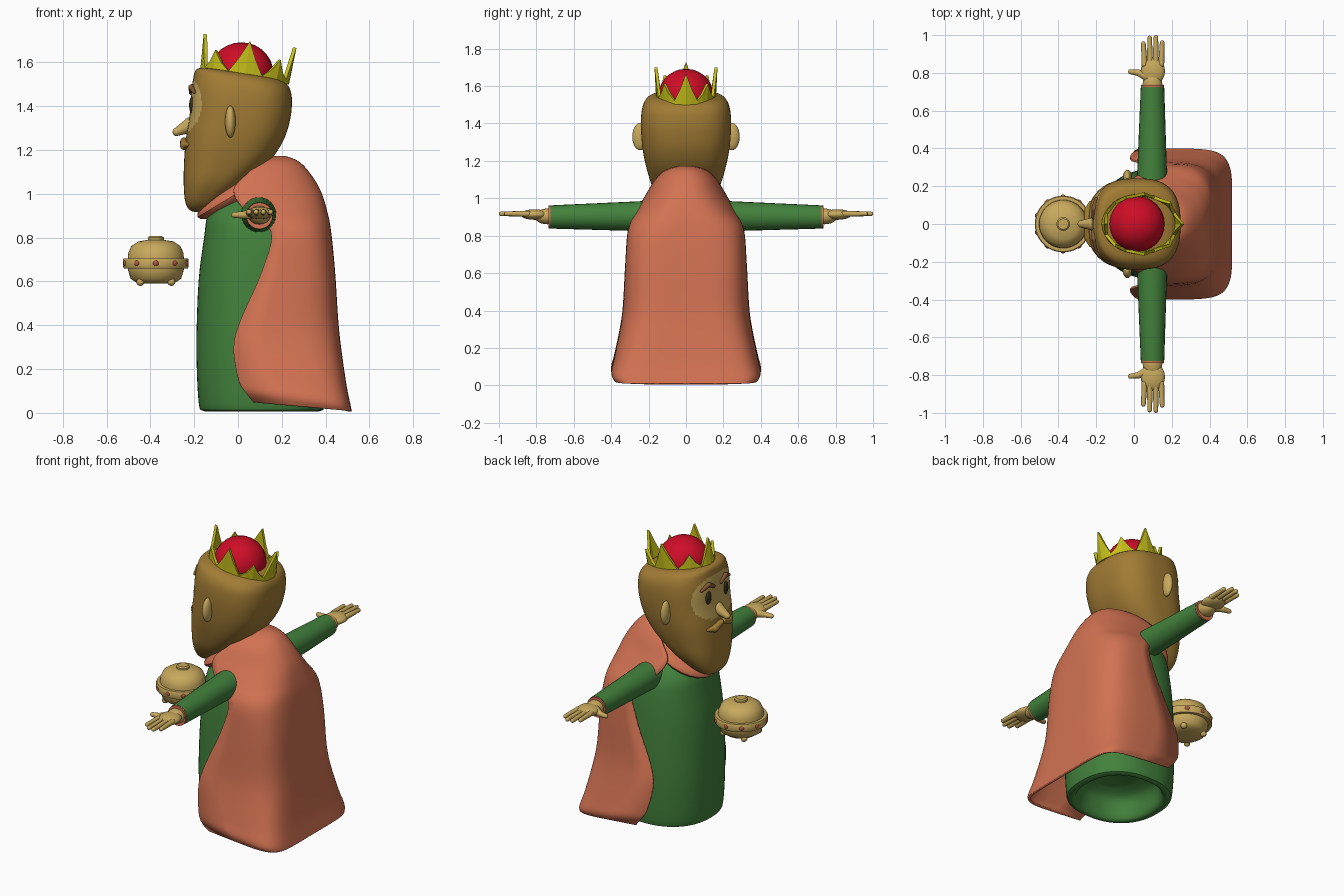
import bpy, bmesh, math
from mathutils import Vector, Matrix

if "Cube" in bpy.data.objects:
    bpy.data.objects.remove(bpy.data.objects["Cube"])


def material(name, r, g, b):
    m = bpy.data.materials.new(name)
    m.use_nodes = True
    m.diffuse_color = (r, g, b, 1)
    m.node_tree.nodes["Principled BSDF"].inputs["Base Color"].default_value = (r, g, b, 1)
    return m


HAIR = material("hair brown", .36, .2, .035)
SKIN = material("skin tan", .58, .4, .11)
CLOAK = material("cloak salmon", .65, .17, .085)
ROBE = material("robe green", .055, .22, .045)
RED = material("cap red", .62, .004, .02)
GOLD = material("crown yellow", .56, .52, .01)
DARK = material("eye dark", .035, .03, .012)
BROW = material("brow brown", .22, .09, .03)
STUD = material("stud red", .42, .09, .05)


def finish(name, bm, *mats, smooth=40):
    bmesh.ops.recalc_face_normals(bm, faces=bm.faces)
    mesh = bpy.data.meshes.new(name)
    bm.to_mesh(mesh)
    bm.free()
    for m in mats:
        mesh.materials.append(m)
    ob = bpy.data.objects.new(name, mesh)
    bpy.context.collection.objects.link(ob)
    if smooth:
        bpy.ops.object.select_all(action='DESELECT')
        ob.select_set(True)
        bpy.context.view_layer.objects.active = ob
        bpy.ops.object.shade_smooth_by_angle(angle=math.radians(smooth))
    return ob


def refine(rows, k):
    # Smooth curve through the key rows
    out = []
    for i in range(len(rows) - 1):
        p = [rows[max(0, min(len(rows) - 1, i + d))] for d in (-1, 0, 1, 2)]
        for j in range(k):
            t = j / k
            out.append([b + t * ((c - a) + t * (2 * a - 5 * b + 4 * c - d + t * (3 * (b - c) + d - a))) / 2
                        for a, b, c, d in zip(*p)])
    return out + [list(rows[-1])]


def spow(v, p):
    return math.copysign(abs(v) ** (2 / p), v)


def bridge(bm, rings, closed=True):
    n = len(rings[0])
    for a, b in zip(rings, rings[1:]):
        for i in range(n if closed else n - 1):
            j = (i + 1) % n
            bm.faces.new((a[i], a[j], b[j], b[i]))


def loft(rows, p, n, k):
    # Rows hold height, front x, back x, half width, tilt
    bm = bmesh.new()
    rings = []
    for z, xf, xb, hw, tilt in refine(rows, k):
        ring = []
        for i in range(n):
            a = math.tau * i / n
            x = (xf + xb) / 2 + (xb - xf) / 2 * spow(math.cos(a), p)
            ring.append(bm.verts.new((x, hw * spow(math.sin(a), p), z - tilt * (x - .03))))
        rings.append(ring)
    bridge(bm, rings)
    bm.faces.new(rings[0])
    bm.faces.new(rings[-1])
    return bm


def add_ball(bm, loc, size, rot=None):
    m = Matrix.Translation(loc) @ (rot or Matrix()) @ Matrix.Diagonal((*size, 1))
    bmesh.ops.create_uvsphere(bm, u_segments=24, v_segments=14, radius=1, matrix=m)


def ball(name, loc, size, mat):
    bm = bmesh.new()
    add_ball(bm, loc, size)
    return finish(name, bm, mat)


def add_limb(bm, p, q, r1, r2, caps=True):
    p, q = Vector(p), Vector(q)
    rot = (q - p).to_track_quat('Z', 'Y').to_matrix().to_4x4()
    bmesh.ops.create_cone(bm, cap_ends=True, segments=24, radius1=r1, radius2=r2, depth=(q - p).length,
                          matrix=Matrix.Translation((p + q) / 2) @ rot)
    if caps:
        add_ball(bm, p, (r1,) * 3, rot)
        add_ball(bm, q, (r2,) * 3, rot)


def limb(name, p, q, r1, r2, mat, caps=True):
    bm = bmesh.new()
    add_limb(bm, p, q, r1, r2, caps)
    return finish(name, bm, mat)


# Robe, hollow underneath
finish("robe", loft([(.16, 0, .22, .14, 0), (.12, -.09, .31, .2, 0), (.02, -.12, .34, .235, 0),
                     (.01, -.16, .38, .265, 0), (.05, -.18, .395, .28, 0), (.3, -.19, .4, .29, 0),
                     (.6, -.18, .37, .28, 0), (.8, -.155, .34, .265, 0), (.9, -.14, .31, .235, 0),
                     (.98, -.1, .27, .16, 0), (1.02, 0, .2, .06, 0)], 2.3, 64, 4), ROBE)

# Cloak: rows hold height, front edge, back, half width, squareness, hem lift
cloak_rows = [(.008, .07, .52, .385, 7, .04), (.04, .03, .513, .4, 7, .06), (.13, .0, .495, .385, 6, .03),
              (.29, -.02, .472, .355, 5, .01), (.42, .01, .458, .338, 4.5, 0), (.65, .11, .443, .325, 4, 0),
              (.83, .15, .425, .31, 3.2, 0), (.93, .03, .405, .265, 2.8, 0), (1.02, -.02, .375, .215, 2.5, 0),
              (1.1, .05, .325, .165, 2.3, 0), (1.15, .11, .275, .11, 2.2, 0), (1.172, .15, .22, .04, 2, 0)]
bm = bmesh.new()
rings = []
for z, xf, xb, hw, p, lift in refine(cloak_rows, 5):
    ring = []
    for i in range(65):
        a = math.pi * (i / 64 - .5)
        c = spow(max(0, math.cos(a)), p)
        ring.append(bm.verts.new((xf + (xb - xf) * c, hw * spow(math.sin(a), p), z + lift * (1 - c))))
    rings.append(ring)
bridge(bm, rings, closed=False)
bm.faces.new(rings[-1])
cloak = finish("cloak", bm, CLOAK, smooth=60)
sol = cloak.modifiers.new("thickness", 'SOLIDIFY')
sol.thickness, sol.offset = .012, -1

# Collar: tilted soft ring under the beard
bm = bmesh.new()
add_ball(bm, (0, 0, 1.005), (.215, .2, .055), Matrix.Rotation(math.radians(-31), 4, 'Y'))
finish("collar", bm, CLOAK)

# Head with beard; the face patch is coloured by region
bm = loft([(.918, -.2, -.16, .035, 0), (.93, -.225, -.12, .08, 0), (.97, -.242, -.07, .125, 0),
           (1.05, -.248, .035, .175, 0), (1.15, -.246, .145, .208, 0), (1.25, -.238, .21, .23, 0),
           (1.35, -.222, .24, .24, 0), (1.44, -.215, .246, .24, .04), (1.5, -.205, .237, .228, .1),
           (1.535, -.19, .215, .2, .15), (1.55, -.14, .17, .15, .15), (1.553, -.03, .06, .04, .15)], 2.7, 144, 8)
for f in bm.faces:
    c = f.calc_center_median()
    inside = (abs(c.y) / .185) ** 2.6 + (abs(c.z - 1.4) / .125) ** 2.6 < 1
    f.material_index = int(c.x < -.08 and inside)
finish("head", bm, HAIR, SKIN)

# Face details
limb("nose", (-.215, 0, 1.315), (-.28, 0, 1.283), .036, .019, SKIN)
for s, side in ((1, "right"), (-1, "left")):
    y = -s if side == "right" else 1
    y = -1 if side == "left" else 1
    ball("eye_" + side, (-.208, y * .082, 1.405), (.015, .025, .042), DARK)
    ball("ear_" + side, (-.035, y * .245, 1.33), (.024, .042, .073), SKIN)
    bm = bmesh.new()
    arc = [(-.213, y * .035, 1.462), (-.212, y * .08, 1.487), (-.2, y * .135, 1.465)]
    add_limb(bm, arc[0], arc[1], .011, .014)
    add_limb(bm, arc[1], arc[2], .014, .008)
    finish("brow_" + side, bm, BROW)
    bm = bmesh.new()
    add_limb(bm, (-.247, y * .012, 1.24), (-.243, y * .07, 1.222), .017, .022)
    add_limb(bm, (-.243, y * .07, 1.222), (-.23, y * .115, 1.225), .022, .008)
    finish("moustache_" + side, bm, HAIR)

    # Arm, cuff and hand
    limb("sleeve_" + side, (.095, y * .16, .905), (.098, y * .725, .9), .083, .062, ROBE, False)
    ball("shoulder_" + side, (.095, y * .2, .905), (.082, .09, .082), ROBE)
    limb("cuff_" + side, (.098, y * .715, .9), (.098, y * .735, .9), .0605, .0605, CLOAK, False)
    bm = bmesh.new()
    add_ball(bm, (.098, y * .74, .903), (.052, .07, .042))
    add_ball(bm, (.1, y * .81, .913), (.064, .075, .028))
    for x, tip in ((.05, .955), (.083, .985), (.116, .988), (.149, .96)):
        add_limb(bm, (.1 + (x - .1) * .9, y * .845, .917), (x, y * tip, .917), .016, .012)
    add_limb(bm, (.06, y * .785, .908), (.025, y * .8, .904), .024, .017)
    add_limb(bm, (.025, y * .8, .904), (-.018, y * .806, .904), .017, .013)
    finish("hand_" + side, bm, SKIN)

# Crown with alternating points, leaning back
bm = bmesh.new()
tilt = Matrix.Translation((.03, 0, 1.53)) @ Matrix.Rotation(math.radians(8.5), 4, 'Y')
base, top = [], []
for i in range(32):
    a = math.tau * i / 32
    h = (.17 if i % 8 == 0 else .105) if i % 4 == 0 else (.05 if i % 2 else .02)
    if i % 2 and (i + 1) % 8 in (0, 2):
        h = .085
    out = 1.02 if i % 4 == 0 else .97
    base.append(bm.verts.new(tilt @ Vector((.205 * math.cos(a), .16 * math.sin(a), 0))))
    top.append(bm.verts.new(tilt @ Vector((.21 * out * math.cos(a), .165 * out * math.sin(a), h))))
bridge(bm, [base, top])
crown = finish("crown", bm, GOLD, smooth=0)
crown.modifiers.new("thickness", 'SOLIDIFY').thickness = .016
ball("crown_cap", (.015, 0, 1.55), (.147, .147, .142), RED)

# Round casket: lathed profile
cx = -.375
bm = bmesh.new()
rings = []
for r, z in ((.02, .59), (.085, .592), (.115, .612), (.127, .65), (.128, .66), (.146, .66), (.15, .668),
             (.15, .698), (.146, .706), (.128, .706), (.126, .73), (.112, .762), (.08, .783), (.036, .79),
             (.036, .8), (.028, .807), (.01, .807)):
    rings.append([bm.verts.new((cx + r * math.cos(math.tau * i / 48), r * math.sin(math.tau * i / 48), z))
                  for i in range(48)])
bridge(bm, rings)
bm.faces.new(rings[0])
bm.faces.new(rings[-1])
finish("casket", bm, SKIN)
studs, feet = bmesh.new(), bmesh.new()
for i in range(10):
    a = math.tau * (i + .5) / 10
    add_ball(studs, (cx + .14 * math.cos(a), .14 * math.sin(a), .683), (.016,) * 3)
for i in range(4):
    a = math.tau * (i + .5) / 4
    add_ball(feet, (cx + .1 * math.cos(a), .1 * math.sin(a), .598), (.018,) * 3)
finish("casket_studs", studs, STUD)
finish("casket_feet", feet, SKIN)
